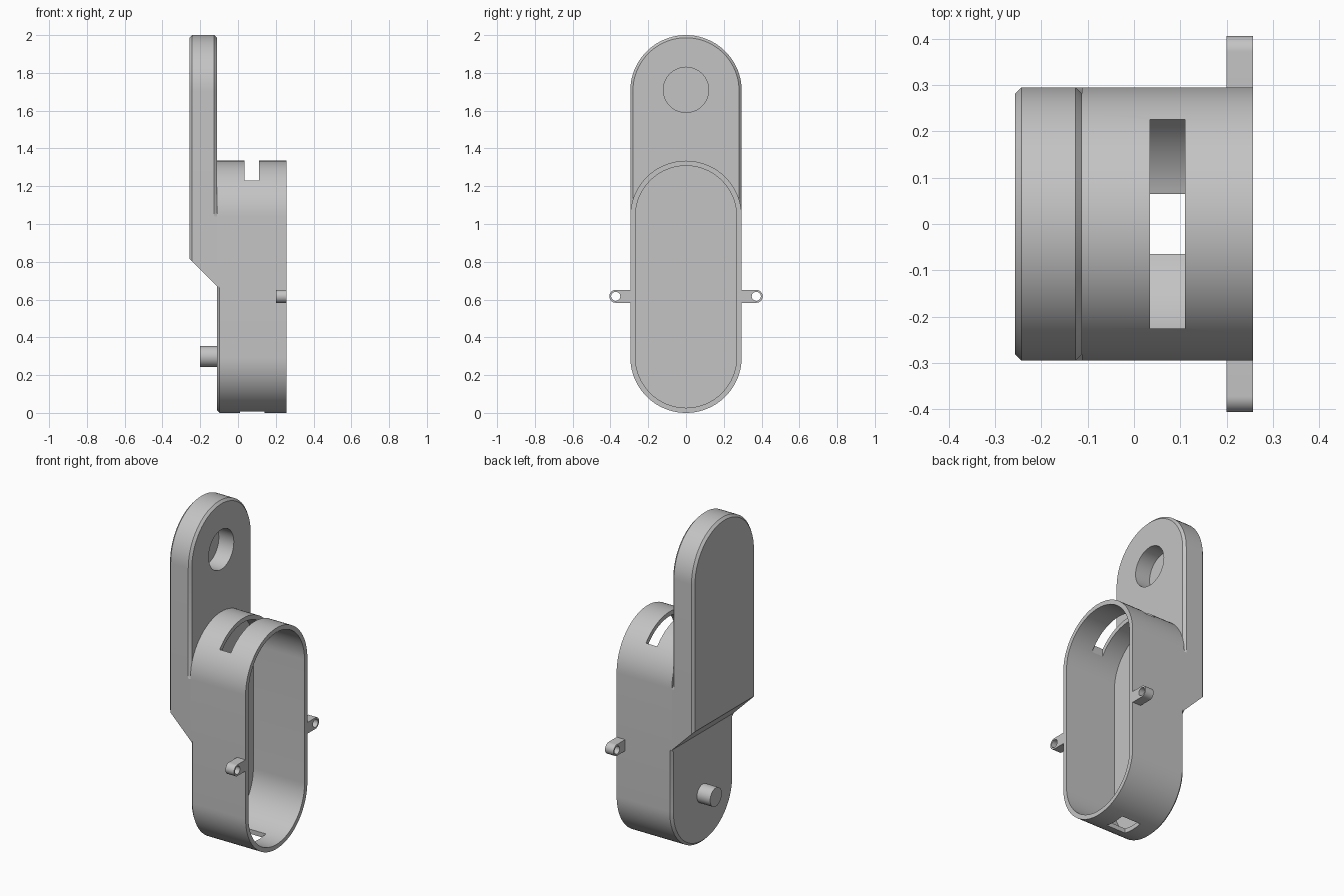
import bpy, bmesh, math
from mathutils import Matrix

if "Cube" in bpy.data.objects:
    bpy.data.objects.remove(bpy.data.objects["Cube"])

grey = bpy.data.materials.new("plain grey")
grey.use_nodes = True
grey.diffuse_color = (0.55, 0.55, 0.55, 1)
grey.node_tree.nodes["Principled BSDF"].inputs["Base Color"].default_value = grey.diffuse_color

R = 0.295          # outer radius of both rounded parts
WALL = 0.027
CH = 0.014         # chamfer size
BACK, MID, FRONT = -0.257, -0.112, 0.257
SEG = 40


def finish(bm, name):
    bmesh.ops.recalc_face_normals(bm, faces=bm.faces)
    mesh = bpy.data.meshes.new(name)
    bm.to_mesh(mesh)
    bm.free()
    mesh.materials.append(grey)
    obj = bpy.data.objects.new(name, mesh)
    bpy.context.collection.objects.link(obj)
    return obj


def loft(name, rings):
    """Skin a list of equal-length point rings and cap both ends."""
    bm = bmesh.new()
    loops = [[bm.verts.new(p) for p in ring] for ring in rings]
    for a, b in zip(loops, loops[1:]):
        for i in range(len(a)):
            k = (i + 1) % len(a)
            bm.faces.new((a[i], a[k], b[k], b[i]))
    bm.faces.new(loops[0])
    bm.faces.new(loops[-1])
    return finish(bm, name)


def box(name, x, y, z):
    bm = bmesh.new()
    bmesh.ops.create_cube(bm, size=1)
    for v in bm.verts:
        v.co = [lo + (c + 0.5) * (hi - lo) for c, (lo, hi) in zip(v.co, (x, y, z))]
    return finish(bm, name)


def rod(name, r, x0, x1, y, z):
    """Cylinder along the x axis."""
    bm = bmesh.new()
    m = Matrix.Translation(((x0 + x1) / 2, y, z)) @ Matrix.Rotation(math.pi / 2, 4, 'Y')
    bmesh.ops.create_cone(bm, cap_ends=True, segments=SEG, radius1=r, radius2=r,
                          depth=x1 - x0, matrix=m)
    return finish(bm, name)


def select(obj):
    bpy.ops.object.select_all(action='DESELECT')
    obj.select_set(True)
    bpy.context.view_layer.objects.active = obj


def cut(obj, cutter):
    mod = obj.modifiers.new("cut", 'BOOLEAN')
    mod.operation, mod.solver, mod.object = 'DIFFERENCE', 'EXACT', cutter
    select(obj)
    bpy.ops.object.modifier_apply(modifier=mod.name)
    bpy.data.objects.remove(cutter)


def arc(x, zc, r, start):
    return [(x, r * math.cos(start + math.pi * i / SEG), zc + r * math.sin(start + math.pi * i / SEG))
            for i in range(SEG + 1)]


def body_ring(x, top, low):
    """Rounded slot outline, inset separately above and below the arm's foot."""
    t, b = R - top, R - low
    return (arc(x, 1.04, t, 0) + [(x, -t, 0.67), (x, -b, 0.655)]
            + arc(x, R, b, math.pi) + [(x, b, 0.655), (x, t, 0.67)])


def arm_ring(x, top, low):
    """Round-topped outline whose lower edge follows the sloping foot."""
    t, b = R - top, R - low
    foot = 0.558 - x
    return (arc(x, 1.705, t, 0) + [(x, -t, 1.06), (x, -b, 1.04), (x, -b, foot)]
            + [(x, b, foot), (x, b, 1.04), (x, t, 1.06)])


# Hollow housing, open at one end, with a slot at the top and bottom
housing = loft("housing", [
    body_ring(MID, 0, CH), body_ring(MID + CH, 0, 0), body_ring(FRONT, 0, 0),
    body_ring(FRONT, WALL, WALL), body_ring(MID + WALL, WALL, WALL)])
cut(housing, box("top_slot_cutter", (0.035, 0.11), (-0.225, 0.225), (1.1, 1.5)))
cut(housing, box("bottom_slot_cutter", (0.01, 0.14), (-0.065, 0.065), (-0.1, 0.1)))

# Solid arm with chamfered edges and a blind round socket
arm = loft("arm", [
    arm_ring(BACK, CH, CH), arm_ring(BACK + CH, 0, 0),
    arm_ring(MID - CH, 0, 0), arm_ring(MID, CH, 0)])
cut(arm, rod("socket_cutter", 0.12, MID - 0.1, 0, 0, 1.71))

# Peg on the back of the housing
peg = rod("peg", 0.056, -0.2, MID + 0.01, 0, 0.298)
parts = [housing, arm, peg]

# Pair of rounded lugs with through holes
for side, name in ((1, "rear_lug"), (-1, "front_lug")):
    rings = []
    for x in (0.2, FRONT):
        tip = [(x, side * (0.372 + p[2]), p[1]) for p in arc(x, 0, 0.034, 0)]
        outline = tip + [(x, side * 0.285, -0.034), (x, side * 0.285, 0.034)]
        rings.append([(px, py, pz + 0.617) for px, py, pz in outline])
    lug = loft(name, rings)
    cut(lug, rod("lug_hole_cutter", 0.024, 0.1, 0.4, side * 0.372, 0.617))
    parts.append(lug)

for part in parts:
    select(part)
    bpy.ops.object.shade_smooth_by_angle(angle=math.radians(30))
